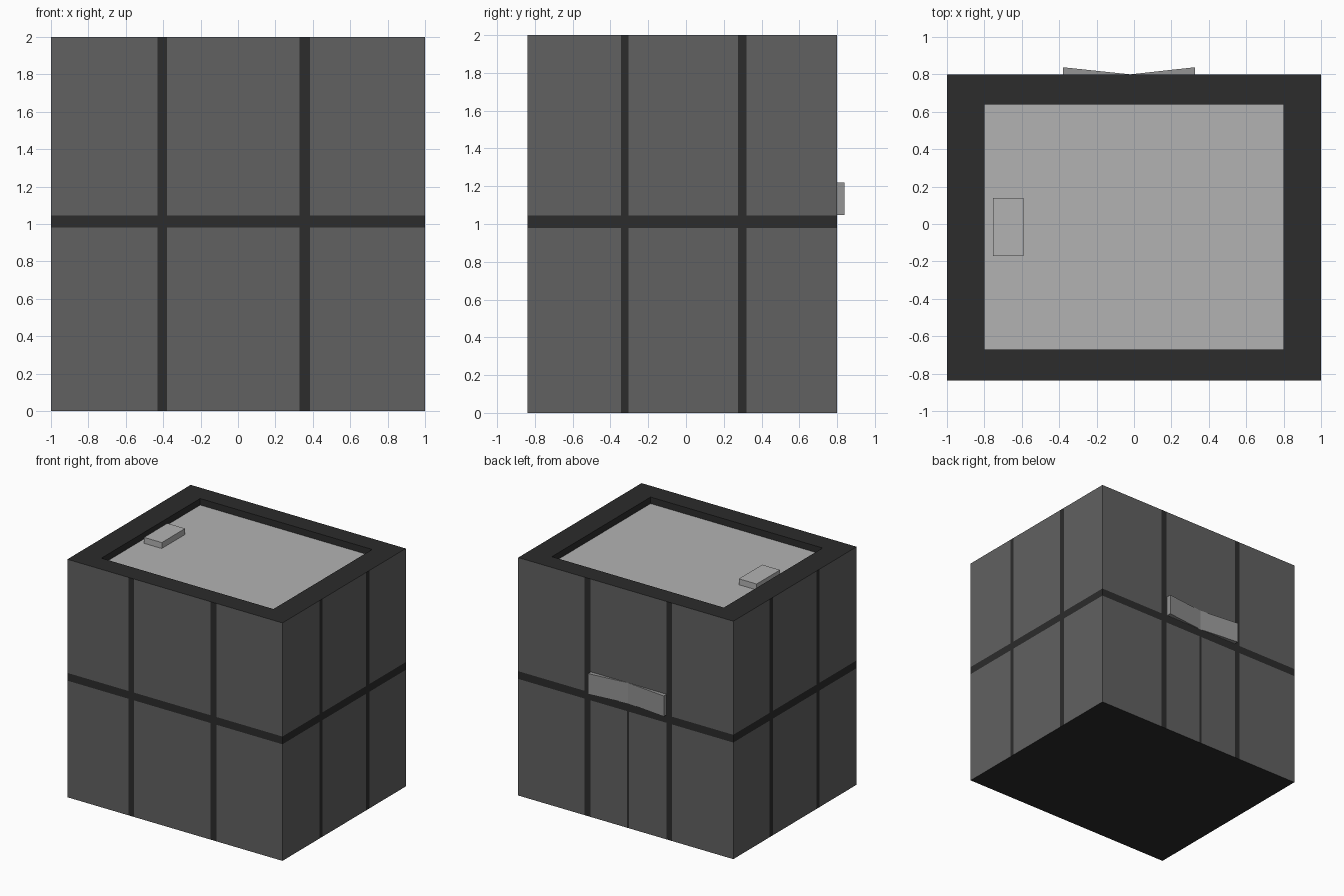
import bpy, bmesh
from mathutils import Vector

if "Cube" in bpy.data.objects:
    bpy.data.objects.remove(bpy.data.objects["Cube"])

X, Y0, Y1, H = 1.0, -0.838, 0.80, 2.0      # outer walls
IX, IY0, IY1, ROOF = 0.8, -0.672, 0.64, 1.945  # recessed roof


def mat(name, v):
    m = bpy.data.materials.new(name)
    m.diffuse_color = (v, v, v, 1)
    m.use_nodes = True
    m.node_tree.nodes["Principled BSDF"].inputs["Base Color"].default_value = m.diffuse_color
    return m


WALL, TRIM = mat("wall_grey", 0.12), mat("trim_dark", 0.025)
LIGHT, SIGN = mat("roof_light", 0.45), mat("canopy_grey", 0.3)


def finish(bm, name, mats):
    bmesh.ops.remove_doubles(bm, verts=bm.verts, dist=1e-5)
    me = bpy.data.meshes.new(name)
    bm.to_mesh(me)
    bm.free()
    for m in mats:
        me.materials.append(m)
    ob = bpy.data.objects.new(name, me)
    bpy.context.collection.objects.link(ob)
    return ob


def quad(bm, pts, idx=0):
    f = bm.faces.new([bm.verts.new(p) for p in pts])
    f.material_index = idx


def prism(name, outline, z0, z1, m):
    bm = bmesh.new()
    base = bm.faces.new([bm.verts.new((x, y, z0)) for x, y in outline])
    top = bmesh.ops.extrude_face_region(bm, geom=[base])["geom"]
    for v in top:
        if isinstance(v, bmesh.types.BMVert):
            v.co.z = z1
    bmesh.ops.recalc_face_normals(bm, faces=bm.faces)
    return finish(bm, name, [m])


# Walls: each side is a flush grid of panels and dark strips
BAND = (0.98, 1.045)


def wall(name, a, b, strips, door=None):
    """a, b: bottom corners left to right seen from outside; strips: distances along a-b."""
    bm = bmesh.new()
    a, b = Vector(a), Vector(b)
    length, d = (b - a).length, (b - a).normalized()

    def row(z0, z1, cuts):
        s = [0] + sorted(c for pair in cuts for c in pair) + [length]
        for i, (s0, s1) in enumerate(zip(s, s[1:])):
            p, q = a + d * s0, a + d * s1
            quad(bm, [(p.x, p.y, z0), (q.x, q.y, z0), (q.x, q.y, z1), (p.x, p.y, z1)], i % 2)

    row(0, BAND[0], strips + ([door] if door else []))
    row(BAND[1], H, strips)
    quad(bm, [(a.x, a.y, BAND[0]), (b.x, b.y, BAND[0]), (b.x, b.y, BAND[1]), (a.x, a.y, BAND[1])], 1)
    finish(bm, name, [WALL, TRIM])


fx = [(-0.43, -0.38), (0.33, 0.385)]
sy = [(-0.345, -0.305), (0.275, 0.32)]
wall("front_wall", (-X, Y0), (X, Y0), [(p + X, q + X) for p, q in fx])
wall("right_wall", (X, Y0), (X, Y1), [(p - Y0, q - Y0) for p, q in sy])
wall("back_wall", (X, Y1), (-X, Y1), [(X - q, X - p) for p, q in fx], door=(X + 0.01, X + 0.03))
wall("left_wall", (-X, Y1), (-X, Y0), [(Y1 - q, Y1 - p) for p, q in sy])

# Base, parapet rim with its inner faces, and sunken roof
outer = [(-X, Y0), (X, Y0), (X, Y1), (-X, Y1)]
inner = [(-IX, IY0), (IX, IY0), (IX, IY1), (-IX, IY1)]

bm = bmesh.new()
quad(bm, [(x, y, 0) for x, y in reversed(outer)])
finish(bm, "base", [TRIM])

bm = bmesh.new()
for i in range(4):
    j = (i + 1) % 4
    quad(bm, [(*outer[i], H), (*outer[j], H), (*inner[j], H), (*inner[i], H)])
    quad(bm, [(*inner[i], H), (*inner[j], H), (*inner[j], ROOF), (*inner[i], ROOF)])
finish(bm, "parapet", [TRIM])

bm = bmesh.new()
quad(bm, [(x, y, ROOF) for x, y in inner])
finish(bm, "roof", [LIGHT])

# Roof hatch
prism("roof_hatch", [(-0.755, -0.17), (-0.59, -0.17), (-0.59, 0.14), (-0.755, 0.14)],
      ROOF, 1.995, LIGHT)

# V-shaped canopy over the back door
prism("door_canopy_left", [(-0.02, Y1), (-0.38, Y1), (-0.38, 0.838)], 1.047, 1.22, SIGN)
prism("door_canopy_right", [(-0.02, Y1), (0.325, Y1), (0.325, 0.838)], 1.047, 1.22, SIGN)
